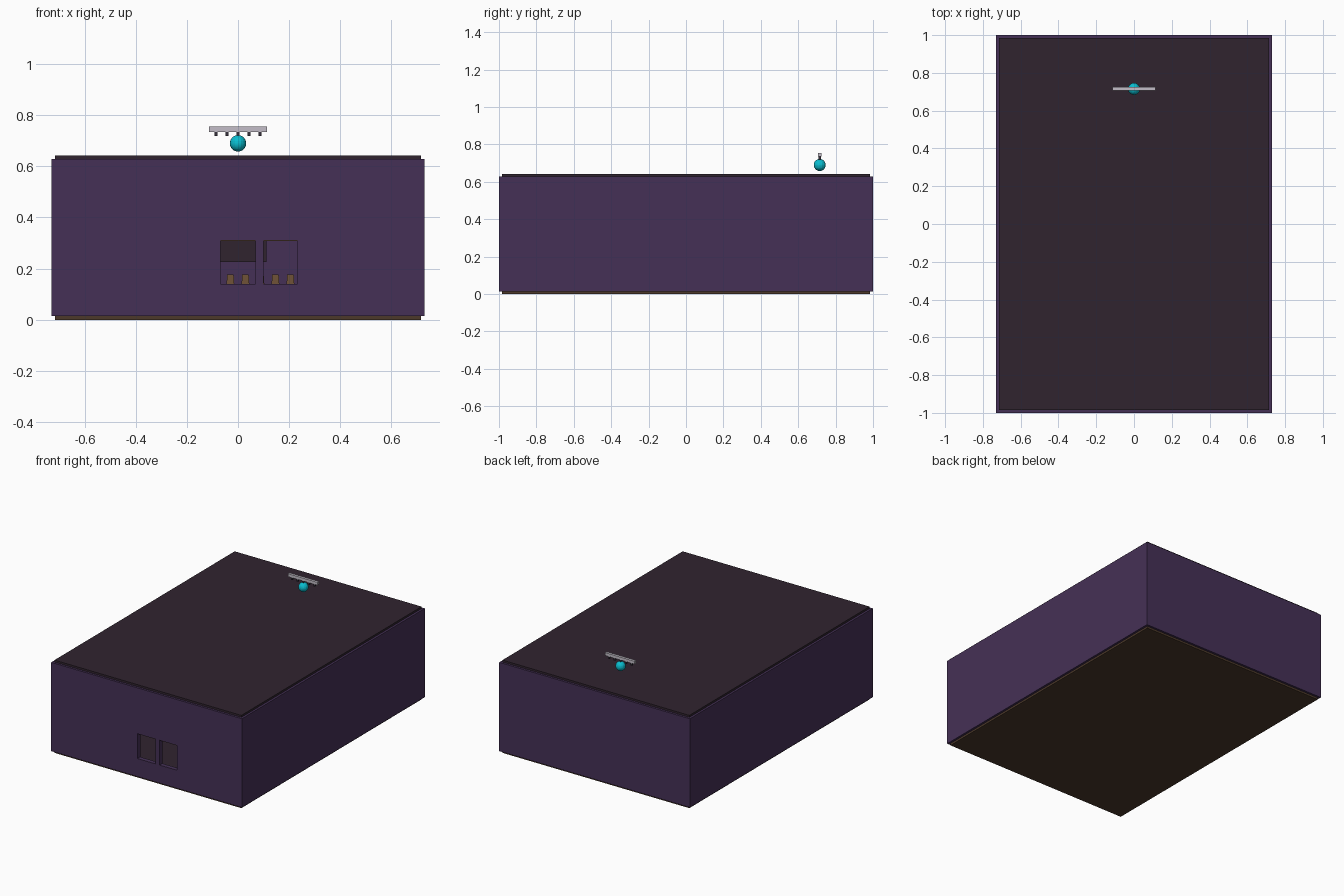
import bpy
import bmesh
from mathutils import Vector

cube = bpy.data.objects.get("Cube")
if cube:
    bpy.data.objects.remove(cube, do_unlink=True)


def material(name, srgb):
    """Flat material from 0-255 display values."""
    lin = [((c / 255 + 0.055) / 1.055) ** 2.4 for c in srgb]
    mat = bpy.data.materials.new(name)
    mat.use_nodes = True
    mat.diffuse_color = (*lin, 1)
    mat.node_tree.nodes["Principled BSDF"].inputs["Base Color"].default_value = (*lin, 1)
    return mat


purple = material("wall_purple", (69, 48, 86))
dark = material("roof_charcoal", (48, 36, 47))
brown = material("floor_brown", (76, 57, 42))
tan = material("seat_tan", (112, 82, 55))
cyan = material("ball_cyan", (10, 190, 208))
grey = material("bar_grey", (195, 190, 200))
black = material("lamp_black", (52, 46, 58))


def finish(name, bm, mat):
    mesh = bpy.data.meshes.new(name)
    bm.to_mesh(mesh)
    bm.free()
    mesh.materials.append(mat)
    obj = bpy.data.objects.new(name, mesh)
    bpy.context.collection.objects.link(obj)
    return obj


def box(name, low, high, mat, taper=1.0):
    """Box between two corners; taper narrows its top across x."""
    low, high = Vector(low), Vector(high)
    mid, size = (low + high) / 2, high - low
    bm = bmesh.new()
    bmesh.ops.create_cube(bm, size=1)
    for v in bm.verts:
        if v.co.z > 0:
            v.co.x *= taper
        v.co = Vector(a * b for a, b in zip(v.co, size)) + mid
    return finish(name, bm, mat)


def cut(target, cutter):
    mod = target.modifiers.new("cut", "BOOLEAN")
    mod.operation = "DIFFERENCE"
    mod.solver = "EXACT"
    mod.object = cutter
    bpy.context.view_layer.objects.active = target
    bpy.ops.object.modifier_apply(modifier=mod.name)
    bpy.data.objects.remove(cutter, do_unlink=True)


# Hollow walls with two front openings
X, Y = 0.73, 1.0
T = 0.03
WINDOWS = ((-0.069, 0.069), (0.1, 0.233))
SILL, HEAD = 0.139, 0.312
walls = box("walls", (-X, -Y, 0.014), (X, Y, 0.628), purple)
cut(walls, box("room_cutter", (T - X, T - Y, -0.1), (X - T, Y - T, 1), purple))
for x0, x1 in WINDOWS:
    cut(walls, box("window_cutter", (x0, -Y - 0.1, SILL), (x1, T - Y + 0.1, HEAD), purple))
    box("window_lintel", (x0, -Y + 0.004, HEAD - 0.004), (x1, T - Y, HEAD), brown)

# Floor, carpet and roof slabs
rx, ry = X - 0.015, Y - 0.015
box("floor", (-rx, -ry, 0), (rx, ry, 0.03), brown)
box("carpet", (T - X, T - Y, 0.03), (X - T, Y - T, 0.036), dark)
box("roof", (-rx, -ry, 0.61), (rx, ry, 0.642), dark)

# Screen on the inside of the back wall
box("screen", (-0.112, Y - T - 0.02, 0.225), (0.112, Y - T, 0.42), dark)

# Row of seats inside
for i in range(-4, 5):
    x, y = 0.029 + i * 0.0587, 0.2
    box("seat", (x - 0.018, y - 0.03, 0.036), (x + 0.018, y + 0.02, 0.1), tan)
    box("seat_back", (x - 0.018, y + 0.01, 0.1), (x + 0.018, y + 0.02, 0.177), tan, 0.7)

# Lamp bar above the roof with small lamps and a hanging ball
by = 0.715
box("lamp_bar", (-0.113, by - 0.009, 0.735), (0.113, by + 0.009, 0.755), grey)
for i in range(-2, 3):
    x = i * 0.043
    box("lamp", (x - 0.006, by - 0.006, 0.718), (x + 0.006, by + 0.006, 0.736), black)

bm = bmesh.new()
bmesh.ops.create_uvsphere(bm, u_segments=16, v_segments=12, radius=0.032)
ball = finish("mirror_ball", bm, cyan)
ball.location = (0, by, 0.69)
